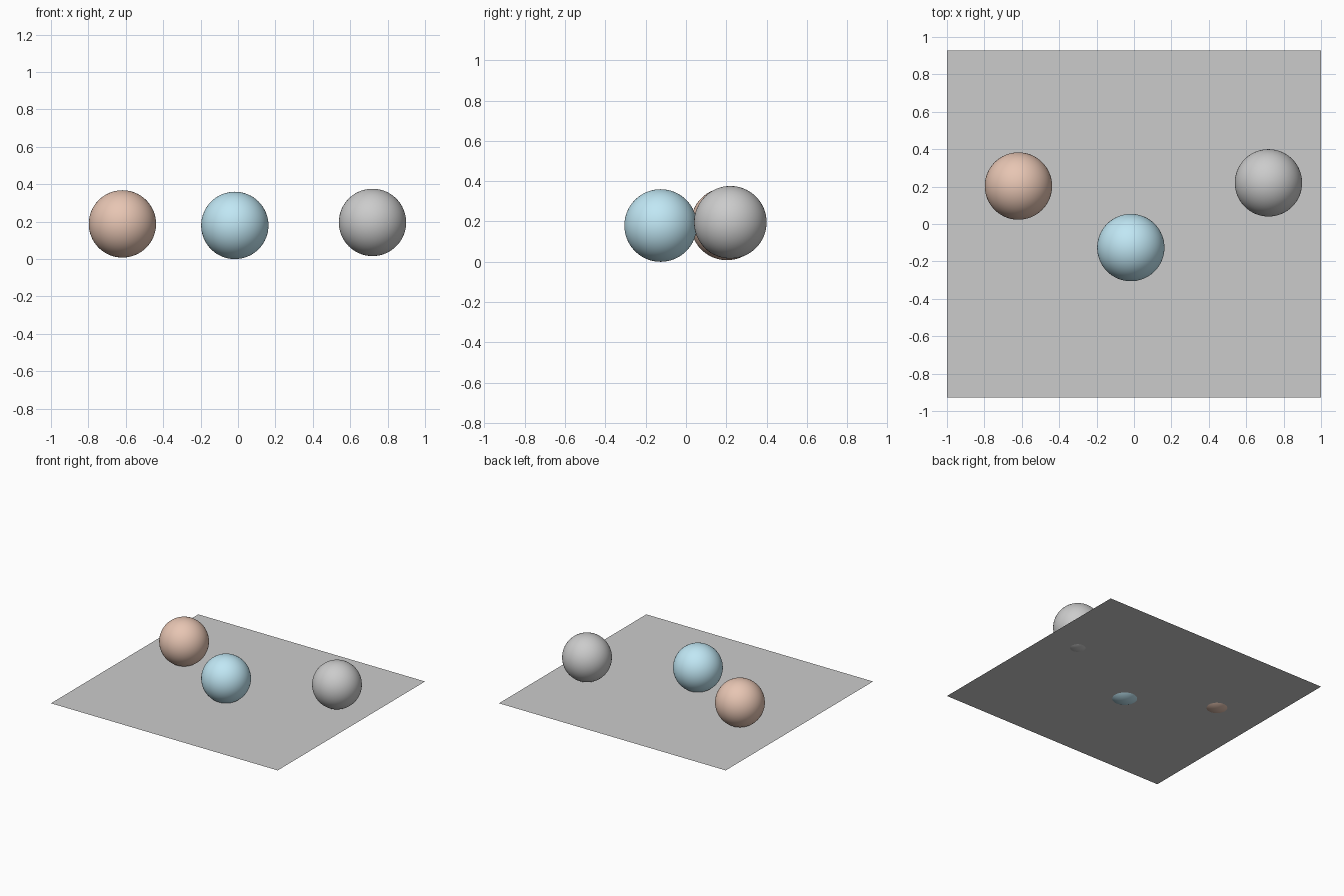
import bpy

if "Cube" in bpy.data.objects:
    bpy.data.objects.remove(bpy.data.objects["Cube"])

RADIUS = 0.18


def ball(name, location, color=None):
    bpy.ops.mesh.primitive_uv_sphere_add(segments=64, ring_count=32,
                                         radius=RADIUS, location=location)
    obj = bpy.context.object
    obj.name = name
    bpy.ops.object.shade_smooth()
    if color:
        mat = bpy.data.materials.new(name + "_paint")
        mat.diffuse_color = (*color, 1)
        mat.use_nodes = True
        mat.node_tree.nodes["Principled BSDF"].inputs["Base Color"].default_value = mat.diffuse_color
        obj.data.materials.append(mat)
    return obj


# Flat sheet the balls sink slightly into
bpy.ops.mesh.primitive_plane_add(size=2, location=(0, 0, 0.025))
sheet = bpy.context.object
sheet.name = "floor_sheet"
sheet.scale = (1, 0.928, 1)
bpy.ops.object.transform_apply(location=False, rotation=False, scale=True)

# Three equal balls
ball("copper_ball", (-0.618, 0.203, 0.188), (0.80, 0.56, 0.45))
ball("blue_ball", (-0.017, -0.126, 0.18), (0.53, 0.80, 0.91))
ball("grey_ball", (0.719, 0.22, 0.196))
